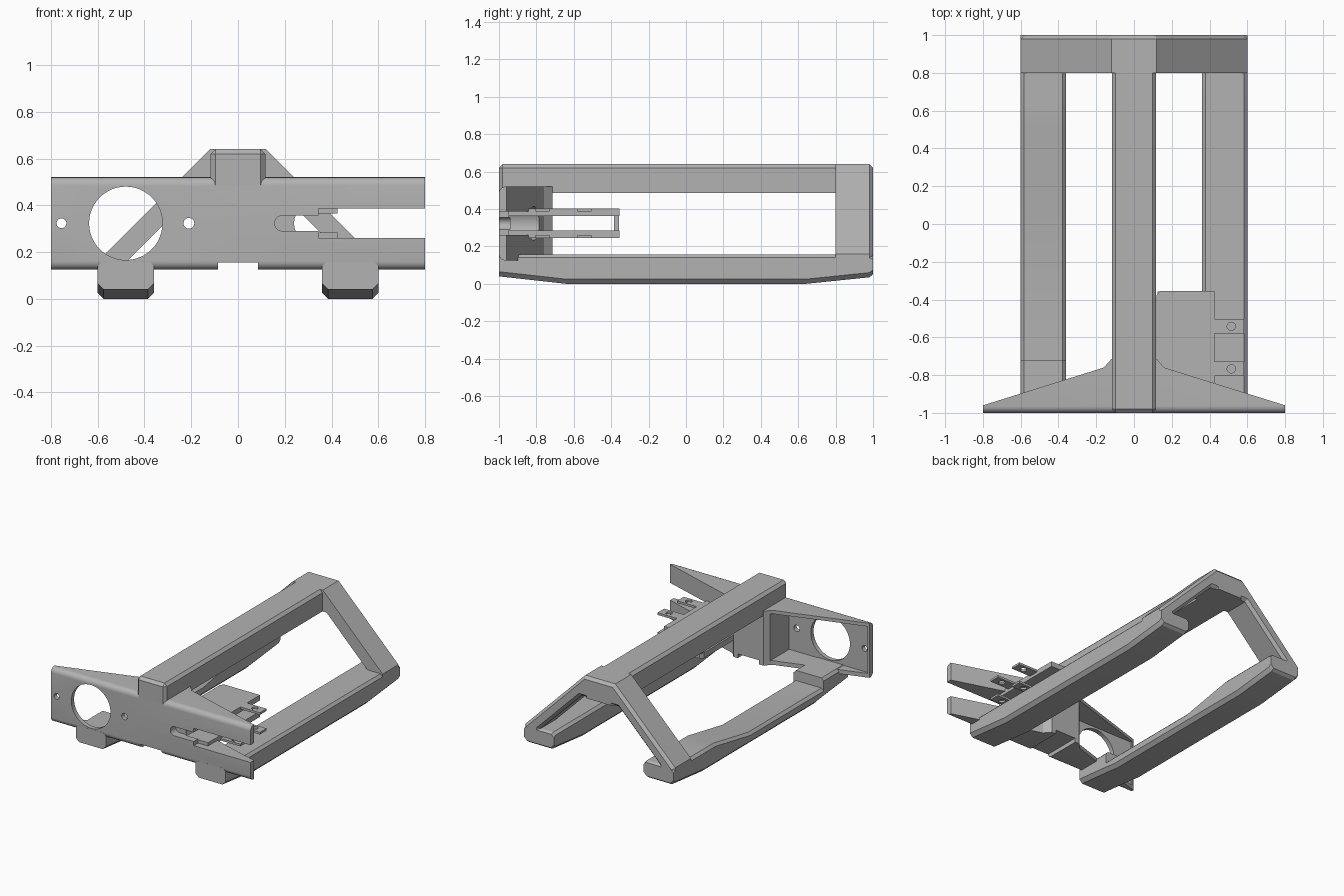
import bpy
import bmesh
import math
from mathutils import Vector

cube = bpy.data.objects.get("Cube")
if cube:
    bpy.data.objects.remove(cube, do_unlink=True)

grey = bpy.data.materials.new("light grey")
grey.use_nodes = True
colour = (0.45, 0.45, 0.45, 1)
grey.diffuse_color = colour
grey.node_tree.nodes["Principled BSDF"].inputs["Base Color"].default_value = colour


def finish(name, bm):
    bmesh.ops.recalc_face_normals(bm, faces=bm.faces)
    mesh = bpy.data.meshes.new(name)
    bm.to_mesh(mesh)
    bm.free()
    mesh.materials.append(grey)
    obj = bpy.data.objects.new(name, mesh)
    bpy.context.collection.objects.link(obj)
    return obj


def bevel(bm, size, test, segments=1):
    edges = [e for e in bm.edges if test(*(v.co for v in e.verts))]
    bmesh.ops.bevel(bm, geom=edges, offset=size, segments=segments,
                    profile=0.5, affect='EDGES')


def prism(points, axis, start, end):
    """Extrude a 2D outline along the y or z axis."""
    bm = bmesh.new()
    place = (lambda a, b: (a, start, b)) if axis == 'y' else (lambda a, b: (a, b, start))
    face = bm.faces.new([bm.verts.new(place(a, b)) for a, b in points])
    move = Vector((0, end - start, 0)) if axis == 'y' else Vector((0, 0, end - start))
    out = bmesh.ops.extrude_face_region(bm, geom=[face])["geom"]
    bmesh.ops.translate(bm, vec=move, verts=[v for v in out if isinstance(v, bmesh.types.BMVert)])
    return bm


def box(x0, x1, y0, y1, z0, z1):
    return prism([(x0, y0), (x1, y0), (x1, y1), (x0, y1)], 'z', z0, z1)


def circle(x, z, r, n=48, first=0.0, sweep=math.tau):
    return [(x + r * math.cos(first + sweep * i / n),
             z + r * math.sin(first + sweep * i / n)) for i in range(n)]


def hole(x, y0, y1, z, r):
    return prism(circle(x, z, r), 'y', y0, y1)


def carve(obj, cutters):
    """Subtract each cutter and bake the result."""
    for bm in cutters:
        cutter = finish("cutter", bm)
        cutter.hide_render = True
        mod = obj.modifiers.new("cut", 'BOOLEAN')
        mod.operation, mod.solver, mod.object = 'DIFFERENCE', 'EXACT', cutter
        depsgraph = bpy.context.evaluated_depsgraph_get()
        baked = bpy.data.meshes.new_from_object(obj.evaluated_get(depsgraph))
        obj.modifiers.clear()
        obj.data = baked
        bpy.data.objects.remove(cutter, do_unlink=True)


def mirrored(points):
    return points + [(-x, z) for x, z in reversed(points)]


# Top beam
bm = box(-0.117, 0.117, -1, 1, 0.485, 0.64)
bevel(bm, 0.02, lambda a, b: (a.z > 0.6 and b.z > 0.6)
      or (abs(a.y) > 0.9 and a.y == b.y and a.x == b.x))
finish("top_beam", bm)

# Rear arch: two sloping struts joined under the beam
outer = [(0.12, 0.64), (0.6, 0.16), (0.6, 0.06)]
inner = [(0.48, 0.06), (0.48, 0.155), (0.15, 0.485)]
half = outer + inner
bm = prism(mirrored(half), 'y', 0.8, 1)
bevel(bm, 0.02, lambda a, b: a.y > 0.99 and b.y > 0.99)
finish("rear_arch", bm)


# Bottom rails: chamfered sections joined along y
def rail(name, side, stations):
    bm = bmesh.new()
    rings = []
    for y, low, high in stations:
        c, t = 0.025, 0.018
        section = [(0.36 + c, low), (0.6 - c, low), (0.6, low + c), (0.6, high - t),
                   (0.6 - t, high), (0.36 + t, high), (0.36, high - t), (0.36, low + c)]
        rings.append([bm.verts.new((side * x, y, z)) for x, z in section])
    for a, b in zip(rings, rings[1:]):
        for i in range(8):
            j = (i + 1) % 8
            bm.faces.new((a[i], a[j], b[j], b[i]))
    bm.faces.new(rings[0])
    bm.faces.new(rings[-1])
    return finish(name, bm)


top = 0.158
rail("left_rail", 1, [(-1, 0.04, top), (-0.64, 0, top), (0.64, 0, top),
                      (0.98, 0.035, top), (1, 0.05, top - 0.01)])
low_top = 0.085
rail("right_rail", -1, [(-1, 0.04, top), (-0.72, 0.011, top), (-0.719, 0.011, low_top),
                        (-0.64, 0, low_top), (0.12, 0, low_top), (0.52, 0, top),
                        (0.64, 0, top), (0.98, 0.035, top), (1, 0.05, top - 0.01)])

# Front crossmember: tapered wings around a centre block
outline = mirrored([(0.8, -1), (0.8, -0.96), (0.16, -0.76), (0.12, -0.715)])
bm = prism(outline, 'z', 0.125, 0.52)
bevel(bm, 0.035, lambda a, b: a.y < -0.99 and b.y < -0.99 and a.z == b.z, 5)
crossmember = finish("front_crossmember", bm)
slot = circle(0.19, 0.323, 0.033, 16, math.pi / 2, math.pi) + [(0.19, 0.29), (0.36, 0.29),
                                                              (0.36, 0.356)]
carve(crossmember, [
    box(-0.785, -0.15, -0.968, -0.5, 0.155, 0.495),
    hole(-0.48, -1.1, -0.9, 0.323, 0.157),
    hole(-0.755, -1.1, -0.9, 0.323, 0.021),
    hole(-0.21, -1.1, -0.9, 0.323, 0.023),
    box(-0.085, 0.085, -1.1, -0.6, 0.1, 0.155),
    prism(slot, 'y', -1.1, -0.94),
    hole(0.33, -0.95, -0.6, 0.323, 0.09),
    box(0.345, 0.9, -1.1, -0.6, 0.26, 0.386),
])

# Side bracket: paired plates with drilled tabs
for name, z0, z1, tab0, tab1 in (("upper", 0.364, 0.402, 0.386, 0.402),
                                 ("lower", 0.244, 0.284, 0.244, 0.26)):
    bm = box(0.12, 0.425, -0.95, -0.355, z0, z1)
    bevel(bm, 0.02, lambda a, b: a.x < 0.13 and b.x < 0.13 and a.y > -0.4 and b.y > -0.4)
    finish(name + "_bracket_plate", bm)
    for place, y in (("rear", -0.542), ("front", -0.767)):
        tab = finish(f"{name}_{place}_bracket_tab",
                     box(0.42, 0.582, y - 0.038, y + 0.038, tab0, tab1))
        carve(tab, [prism(circle(0.515, y, 0.022, 24), 'z', tab0 - 0.1, tab1 + 0.1)])
finish("bracket_post", box(0.125, 0.22, -0.385, -0.358, 0.28, 0.37))

# Smooth the rounded edges and holes
for obj in bpy.context.collection.objects:
    if obj.type == 'MESH' and grey.name in obj.data.materials:
        bpy.ops.object.select_all(action='DESELECT')
        obj.select_set(True)
        bpy.context.view_layer.objects.active = obj
        bpy.ops.object.shade_smooth_by_angle(angle=math.radians(25))
